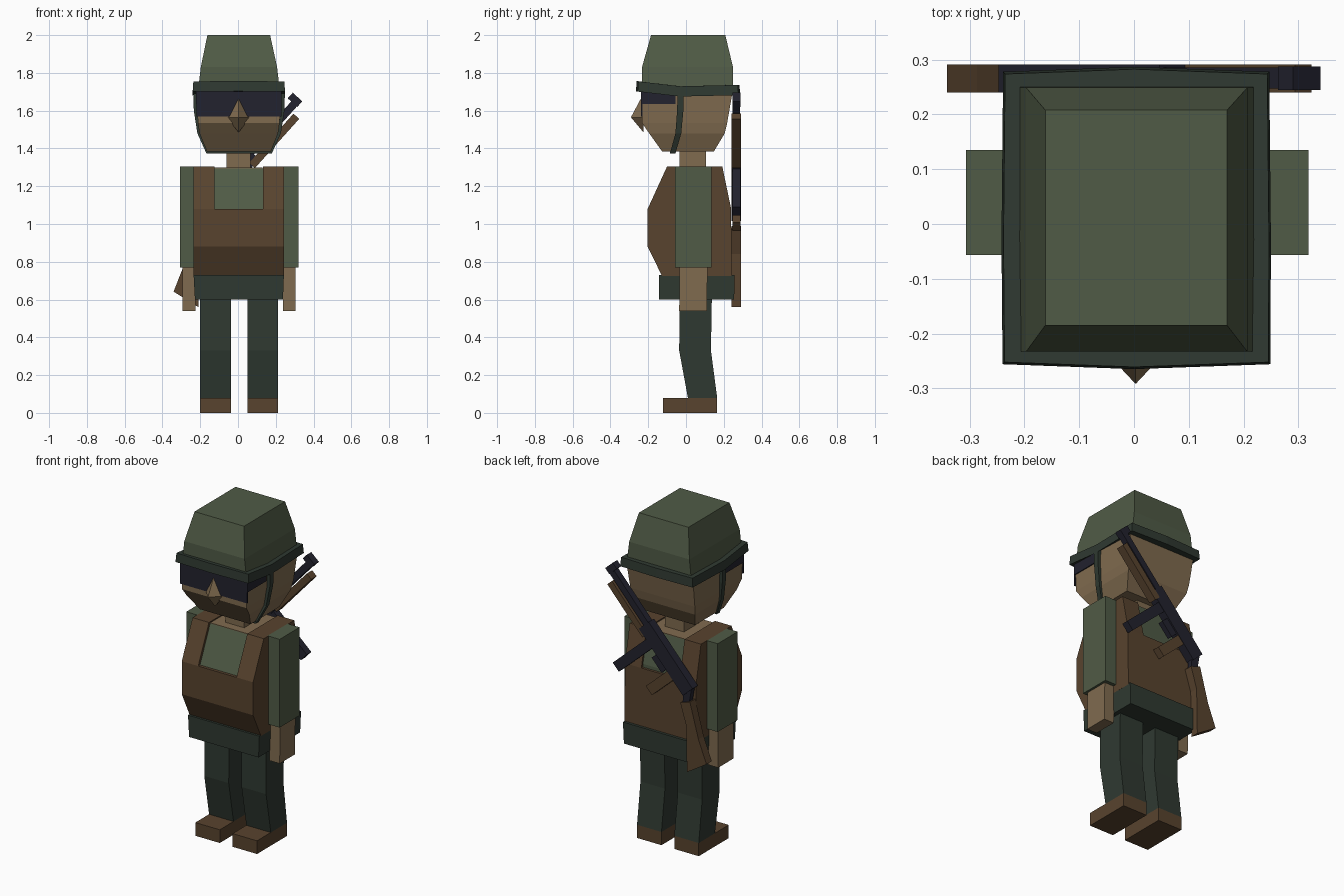
import bpy, bmesh, math

if "Cube" in bpy.data.objects:
    bpy.data.objects.remove(bpy.data.objects["Cube"])

CX = 0.006  # mirror plane of the body


def material(name, rgb):
    lin = [((c / 255 + 0.055) / 1.055) ** 2.4 for c in rgb]
    m = bpy.data.materials.new(name)
    m.diffuse_color = (*lin, 1)
    m.use_nodes = True
    m.node_tree.nodes["Principled BSDF"].inputs["Base Color"].default_value = m.diffuse_color
    return m


GREEN = material("helmet green", (80, 91, 70))
DARK = material("dark green", (47, 57, 49))
SKIN = material("skin tan", (128, 107, 79))
BROWN = material("vest brown", (88, 67, 46))
NAVY = material("dark navy", (34, 34, 46))


def build(name, rings, mat):
    """Skin a stack of equal-length point rings and cap both ends."""
    bm = bmesh.new()
    vs = [[bm.verts.new(p) for p in r] for r in rings]
    n = len(rings[0])
    for a, b in zip(vs, vs[1:]):
        for i in range(n):
            bm.faces.new((a[i], a[(i + 1) % n], b[(i + 1) % n], b[i]))
    bm.faces.new(vs[0][::-1])
    bm.faces.new(vs[-1])
    bmesh.ops.recalc_face_normals(bm, faces=bm.faces[:])
    me = bpy.data.meshes.new(name)
    bm.to_mesh(me)
    bm.free()
    me.materials.append(mat)
    ob = bpy.data.objects.new(name, me)
    bpy.context.collection.objects.link(ob)
    return ob


def loft(name, mat, *secs):
    """Rectangular sections (z, x0, x1, y0, y1)."""
    return build(name, [[(x0, y0, z), (x1, y0, z), (x1, y1, z), (x0, y1, z)]
                        for z, x0, x1, y0, y1 in secs], mat)


def pair(name, mat, *secs):
    """Two mirrored lofts, x measured outward from the body centre."""
    for side, s in (("left", 1), ("right", -1)):
        loft(f"{side}_{name}", mat,
             *[(z, CX + s * x0, CX + s * x1, y0, y1) for z, x0, x1, y0, y1 in secs])


def box(name, mat, x0, x1, y0, y1, z0, z1):
    return loft(name, mat, (z0, x0, x1, y0, y1), (z1, x0, x1, y0, y1))


def side_prism(name, mat, pts, x0, x1):
    return build(name, [[(x, y, z) for y, z in pts] for x in (x0, x1)], mat)


def back_prism(name, mat, pts, y0=0.24, y1=0.291):
    return build(name, [[(x, y, z) for x, z in pts] for y in (y0, y1)], mat)


# Boots, legs, belt
pair("boot", BROWN, (0, .043, .207, -.122, .165), (.08, .043, .207, -.122, .165))
pair("leg", DARK, (.08, .043, .207, .01, .165), (.33, .043, .207, -.036, .132),
     (.62, .043, .207, -.034, .137))
loft("belt", DARK, (.60, -.228, .238, -.143, .255), (.73, -.235, .243, -.143, .257))

# Torso: shirt inside, vest body and two shoulder straps outside
side_prism("shirt", GREEN, [(-.115, .75), (-.185, .88), (-.185, 1.08), (-.088, 1.295),
                            (.178, 1.295), (.224, 1.10), (.226, .75)], -.2, .21)
side_prism("vest", BROWN, [(-.127, .725), (-.203, .88), (-.203, 1.08), (.239, 1.08),
                           (.241, .725)], -.235, .243)
strap = [(-.203, 1.08), (-.1, 1.305), (.192, 1.305), (.239, 1.08)]
side_prism("right_vest_strap", BROWN, strap, -.235, -.125)
side_prism("left_vest_strap", BROWN, strap, .132, .243)
box("collar_skin", SKIN, -.124, .131, -.088, .178, 1.292, 1.299)

# Arms and hands
pair("sleeve", GREEN, (.77, .232, .313, -.057, .135), (1.305, .232, .313, -.057, .135))
pair("hand", SKIN, (.54, .232, .299, -.036, .11), (.78, .228, .299, -.034, .114))

# Neck, head, nose
box("neck", SKIN, -.06, .066, -.035, .105, 1.29, 1.42)
loft("head", SKIN, (1.385, -.165, .174, -.127, .148), (1.48, -.204, .212, -.195, .205),
     (1.535, -.212, .22, -.233, .218), (1.72, -.221, .229, -.233, .25))
build("nose", [[(.003 + x, -.225, z) for x, z in
                ((0, 1.69), (.063, 1.565), (0, 1.485), (-.063, 1.565))],
               [(.003 + x, -.291, 1.565 + z) for x, z in
                ((0, .001), (.001, 0), (0, -.001), (-.001, 0))]], SKIN)

# Dark glasses: thin front plate and short side plates
box("glasses_front", NAVY, -.221, .229, -.239, -.231, 1.568, 1.71)
box("glasses_left", NAVY, .222, .231, -.239, -.055, 1.635, 1.71)
box("glasses_right", NAVY, -.223, -.214, -.239, -.055, 1.635, 1.71)

# Helmet crown and its bent brim
loft("helmet_crown", GREEN, (1.70, -.212, .222, -.233, .25), (1.83, -.197, .207, -.233, .249),
     (2.0, -.162, .17, -.185, .208))
outline = [(-.24, -.256, 1.728), (0, -.265, 1.730), (.249, -.256, 1.728), (.25, -.03, 1.702),
           (.247, .278, 1.709), (0, .287, 1.710), (-.239, .278, 1.709), (-.242, -.03, 1.702)]
build("helmet_brim", [[(x, y, z - .027) for x, y, z in outline],
                      [(x * .985 + .0001, y * .985, z + .027) for x, y, z in outline]], DARK)

# Chin strap
pair("chin_strap", DARK, (1.373, .16, .173, -.085, -.056), (1.48, .204, .221, -.056, -.025),
     (1.6, .222, .24, -.047, -.014), (1.69, .222, .242, -.045, -.012))
box("chin_strap_base", DARK, -.165, .177, -.085, -.056, 1.373, 1.39)

# Slung rifle: parts laid out along (a) and below (b) the barrel line
ANG = math.radians(48)


def rifle(name, mat, a0, a1, b0, b1, y0=.24, y1=.291):
    c, s = math.cos(ANG), math.sin(ANG)
    pts = [(.31 + a * c + b * s, 1.65 + a * s - b * c)
           for a, b in ((a0, b0), (a1, b0), (a1, b1), (a0, b1))]
    back_prism(name, mat, pts, y0, y1)


rifle("rifle_barrel", NAVY, -.40, 0, -.02, .02, .247, .286)
rifle("rifle_sight", NAVY, -.02, .02, -.045, .023, .245, .288)
rifle("rifle_handguard", BROWN, -.41, -.06, .032, .073)
rifle("rifle_receiver", NAVY, -.80, -.36, -.03, .058)
rifle("rifle_magazine", NAVY, -.49, -.43, .05, .36, .245, .288)
rifle("rifle_trigger_guard", NAVY, -.63, -.53, .055, .105, .25, .282)
rifle("rifle_grip", BROWN, -.70, -.64, .05, .25, .245, .288)
back_prism("rifle_stock_link", NAVY, [(-.235, 1.07), (-.18, 1.05), (-.175, .97), (-.22, .985)],
           .25, .282)
back_prism("rifle_stock", BROWN, [(-.23, .99), (-.165, .97), (-.205, .84), (-.21, .56),
                                  (-.341, .642), (-.287, .78)])
